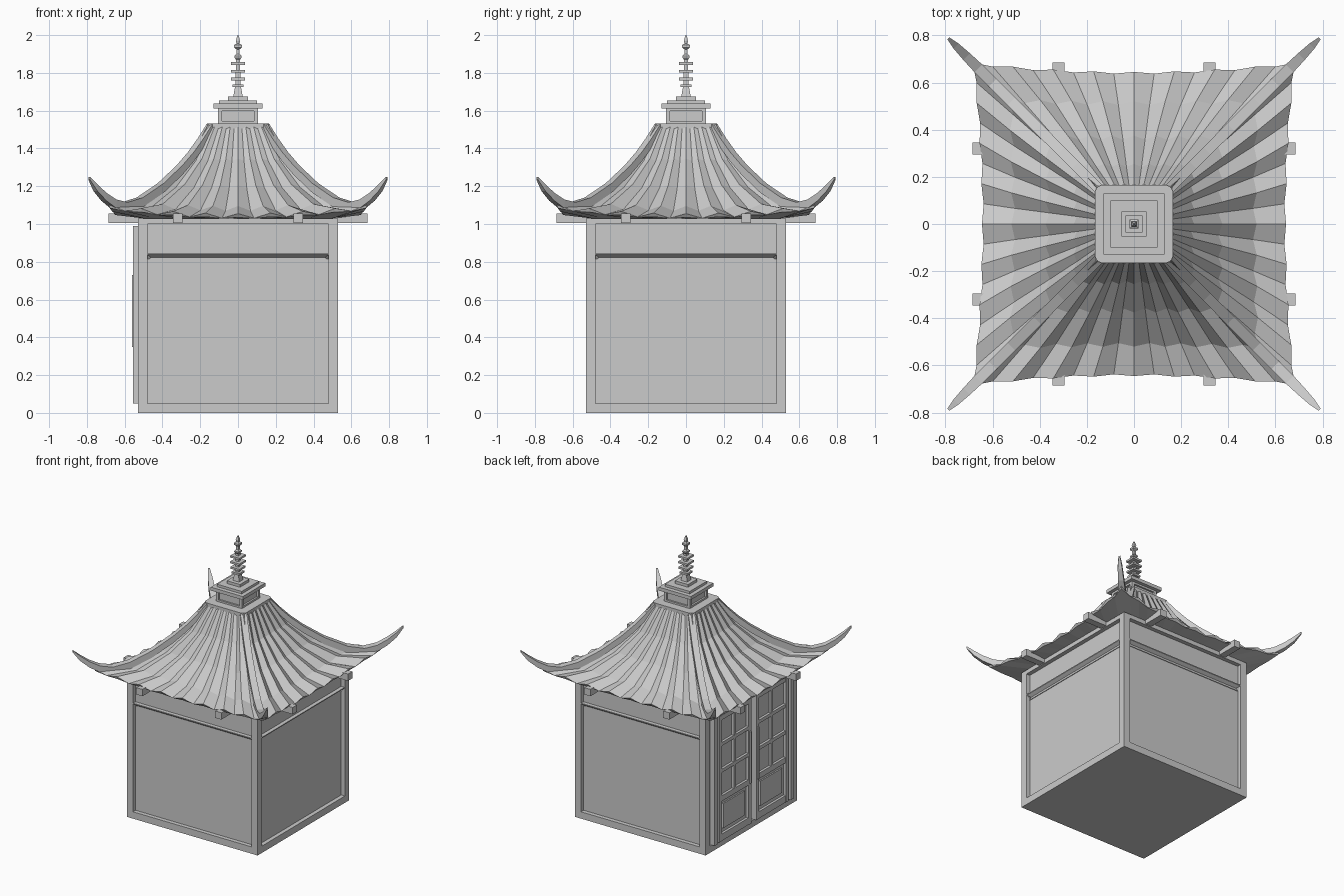
import bpy, bmesh, math
from mathutils import Matrix, Vector

if "Cube" in bpy.data.objects:
    bpy.data.objects.remove(bpy.data.objects["Cube"])

grey = bpy.data.materials.new("plain_grey")
grey.diffuse_color = (0.6, 0.6, 0.6, 1)
grey.use_nodes = True
grey.node_tree.nodes["Principled BSDF"].inputs["Base Color"].default_value = grey.diffuse_color


def finish(name, bm):
    bmesh.ops.remove_doubles(bm, verts=bm.verts, dist=0.0001)
    bmesh.ops.recalc_face_normals(bm, faces=bm.faces)
    me = bpy.data.meshes.new(name)
    bm.to_mesh(me)
    bm.free()
    me.materials.append(grey)
    ob = bpy.data.objects.new(name, me)
    bpy.context.collection.objects.link(ob)
    return ob


def box(bm, x0, x1, y0, y1, z0, z1, rot=0):
    m = (Matrix.Rotation(rot, 4, 'Z')
         @ Matrix.Translation(((x0 + x1) / 2, (y0 + y1) / 2, (z0 + z1) / 2))
         @ Matrix.Diagonal((x1 - x0, y1 - y0, z1 - z0, 1)))
    bmesh.ops.create_cube(bm, size=1, matrix=m)


def boxes(name, items, sides=(0,)):
    bm = bmesh.new()
    for k in sides:
        for b in items:
            box(bm, *b, rot=k * math.pi / 2)
    me = bpy.data.meshes.new(name)
    bm.to_mesh(me)
    bm.free()
    me.materials.append(grey)
    ob = bpy.data.objects.new(name, me)
    bpy.context.collection.objects.link(ob)
    return ob


def skin(bm, rings, caps=True):
    """Bridge a list of closed rings of points."""
    vs = [[bm.verts.new(p) for p in r] for r in rings]
    n = len(vs[0])
    for a, b in zip(vs, vs[1:]):
        for i in range(n):
            bm.faces.new((a[i], a[(i + 1) % n], b[(i + 1) % n], b[i]))
    if caps:
        bm.faces.new(vs[0])
        bm.faces.new(vs[-1])


ALL = range(4)

# walls and timber frame
boxes("walls", [(-.5, .5, -.5, .5, .005, 1.03)])
boxes("corner_posts", [(.48, .53, -.53, -.48, 0, 1.03)], ALL)
boxes("bottom_sills", [(-.48, .48, -.53, -.48, 0, .05)], ALL)
boxes("floor", [(-.5, .5, -.5, .5, 0, .04)])
boxes("top_plates", [(-.48, .48, -.53, -.48, 1.0, 1.03)], ALL)

# wedge shaped wall rails on the three plain sides
bm = bmesh.new()
for k in (0, 1, 2):
    m = Matrix.Rotation(k * math.pi / 2, 3, 'Z')
    rings = [[m @ Vector((s * w, y, z)) for w, y, z in
              ((.48, -.495, .845), (.48, -.528, .845), (.48, -.528, .838),
               (.46, -.505, .822), (.48, -.505, .808), (.48, -.495, .808))] for s in (-1, 1)]
    skin(bm, rings)
finish("wall_rails", bm)

# double door on the left side (-x)
jambs, frames, panels = [], [], []
for s in (-1, 1):
    def span(a, b):
        return (min(s * a, s * b), max(s * a, s * b))
    jambs.append((-.555, -.49, *span(.42, .46), .05, .99))
    panels.append((-.53, -.49, *span(.03, .40), .05, .97))
    for a, b in ((.03, .06), (.37, .40)):
        frames.append((-.55, -.52, *span(a, b), .05, .97))
    frames.append((-.547, -.52, *span(.2025, .2275), .37, .94))
    for z0, z1 in ((.05, .10), (.34, .38), (.55, .575), (.745, .77), (.935, .97)):
        frames.append((-.548, -.52, *span(.06, .37), z0, z1))
    panels.append((-.54, -.52, *span(.09, .34), .13, .31))
    jambs.append((-.56, -.54, *span(.035, .05), .35, .73))
boxes("door_jambs_and_handles", jambs)
boxes("door_lattice", frames)
boxes("door_panels", panels)

# eave beams sticking out under the roof
beams = []
for s in (-.32, .32):
    beams.append((s - .025, s + .025, -.685, .685, 1.005, 1.055))
    beams.append((-.685, .685, s - .025, s + .025, 1.005, 1.055))
boxes("eave_beams", beams)

# corrugated roof: rows are (middle reach, corner reach, height, corner rise, groove depth)
rows = [(.155, .155, 1.53, 0, 0), (.165, .165, 1.515, 0, .006), (.255, .255, 1.345, 0, .016),
        (.375, .375, 1.205, .01, .025), (.52, .53, 1.095, .02, .03),
        (.645, .685, 1.055, .05, .026), (.635, .68, 1.035, .05, .012),
        (.50, .50, 1.03, 0, 0)]
N = 16
slopes = [(0, 1), (.7, .7), (.8, .6), (.7, .7), (.5, .85), (.3, .95), (.3, .6), (0, 0)]
rings = []
for (mid, cor, z, rise, depth), (no, nz) in zip(rows, slopes):
    ring = []
    for k in ALL:
        m = Matrix.Rotation(k * math.pi / 2, 3, 'Z')
        for i in range(N):
            u = -1 + 2 * i / N
            d = depth if i % 2 else 0
            out = mid + (cor - mid) * u * u - d * no
            ring.append(m @ Vector((u * cor, -out, z + rise * u * u - d * nz)))
    rings.append(ring)
bm = bmesh.new()
skin(bm, rings)
finish("tiled_roof", bm)

# upturned hip ridges: (reach on x and y, top height, half width, thickness)
hip = [(.15, 1.53, .022, .05), (.20, 1.45, .022, .05), (.25, 1.38, .022, .05),
       (.31, 1.31, .022, .05), (.41, 1.215, .023, .05), (.52, 1.14, .024, .05),
       (.60, 1.115, .024, .05), (.66, 1.13, .023, .046), (.71, 1.165, .02, .042),
       (.755, 1.21, .015, .035), (.788, 1.25, .006, .015)]
bm = bmesh.new()
for k in ALL:
    m = Matrix.Rotation(k * math.pi / 2, 3, 'Z')
    rings = []
    for d, z, w, t in hip:
        o = w * .707
        rings.append([m @ Vector(p) for p in
                      ((d + o, d - o, z), (d - o, d + o, z),
                       (d - o, d + o, z - t), (d + o, d - o, z - t))])
    skin(bm, rings)
finish("hip_ridges", bm)

# rounded square roof cap
bm = bmesh.new()
ring = []
for k in ALL:
    for j in range(4):
        a = k * math.pi / 2 + j * math.pi / 6
        c = k * math.pi / 2 + math.pi / 4
        ring.append((.135 * math.sqrt(2) * math.cos(c) + .03 * math.cos(a),
                     .135 * math.sqrt(2) * math.sin(c) + .03 * math.sin(a)))
skin(bm, [[(x, y, z) for x, y in ring] for z in (1.505, 1.532)])
finish("roof_cap", bm)

# small panelled pedestal with stepped top
boxes("pedestal_core", [(-.092, .092, -.092, .092, 1.53, 1.61)])
boxes("pedestal_frame", [(.085, .105, -.105, -.085, 1.53, 1.612),
                         (-.085, .085, -.105, -.085, 1.53, 1.545),
                         (-.085, .085, -.105, -.085, 1.598, 1.612)], ALL)
boxes("pedestal_steps", [(-.13, .13, -.13, .13, 1.612, 1.637),
                         (-.1, .1, -.1, .1, 1.637, 1.655),
                         (-.053, .053, -.053, .053, 1.655, 1.675)])

# square spire with rings
prof = [(.026, 1.67), (.016, 1.725), (.013, 1.735), (.011, 1.87), (.018, 1.88), (.018, 1.89),
        (.009, 1.90), (.009, 1.925), (.02, 1.935), (.02, 1.948), (.008, 1.955),
        (.011, 1.97), (.003, 2.0)]
bm = bmesh.new()
skin(bm, [[(r, r, z), (-r, r, z), (-r, -r, z), (r, -r, z)] for r, z in prof])
finish("spire", bm)
boxes("spire_rings", [(-r, r, -r, r, z - .007, z + .007) for r, z in
                      ((.03, 1.732), (.036, 1.768), (.037, 1.808), (.037, 1.85))])
